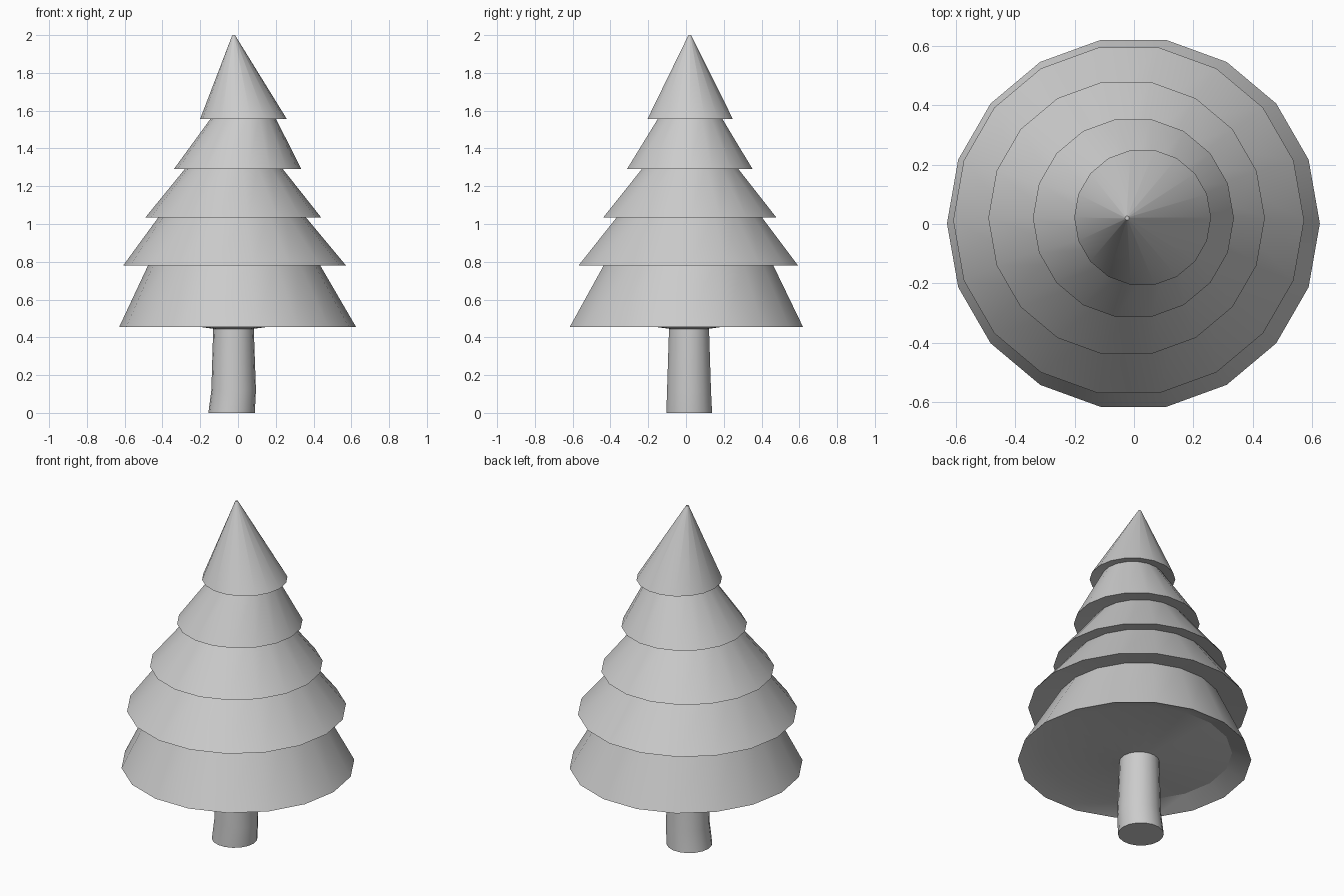
import bpy, bmesh
from math import cos, sin, tau, radians

if "Cube" in bpy.data.objects:
    bpy.data.objects.remove(bpy.data.objects["Cube"])

SIDES = 18


def loft(name, rings):
    """Skin a stack of rings (x, y, z, radius) and cap both ends."""
    bm = bmesh.new()
    loops = [[bm.verts.new((x + r * cos(tau * i / SIDES), y + r * sin(tau * i / SIDES), z))
              for i in range(SIDES)] for x, y, z, r in rings]
    for a, b in zip(loops, loops[1:]):
        for i in range(SIDES):
            j = (i + 1) % SIDES
            bm.faces.new((a[i], a[j], b[j], b[i]))
    bm.faces.new(loops[0][::-1])
    bm.faces.new(loops[-1])
    bmesh.ops.recalc_face_normals(bm, faces=bm.faces)
    mesh = bpy.data.meshes.new(name)
    bm.to_mesh(mesh)
    bm.free()
    obj = bpy.data.objects.new(name, mesh)
    bpy.context.collection.objects.link(obj)
    bpy.ops.object.select_all(action='DESELECT')
    obj.select_set(True)
    bpy.context.view_layer.objects.active = obj
    bpy.ops.object.shade_smooth_by_angle(angle=radians(30))
    return obj


# Slightly bent, tapering trunk
loft("trunk", [
    (-0.034, 0.017, 0.0, 0.123),
    (-0.023, 0.016, 0.12, 0.118),
    (-0.024, 0.016, 0.46, 0.107),
])

# Foliage: sagging underside, then overhanging tiers up to the tip
loft("foliage", [
    (-0.024, 0.016, 0.443, 0.09),
    (-0.018, 0.012, 0.50, 0.505),
    (-0.002, 0.002, 0.455, 0.627),   # tier 1 rim
    (-0.022, 0.014, 0.805, 0.443),
    (-0.018, 0.012, 0.78, 0.590),    # tier 2 rim
    (-0.032, 0.018, 1.055, 0.375),
    (-0.025, 0.020, 1.035, 0.465),   # tier 3 rim
    (-0.022, 0.022, 1.305, 0.248),
    (-0.002, 0.020, 1.29, 0.338),    # tier 4 rim
    (0.029, 0.022, 1.57, 0.165),
    (0.029, 0.022, 1.555, 0.230),    # tier 5 rim
    (-0.023, 0.020, 2.0, 0.007),     # tip
])
